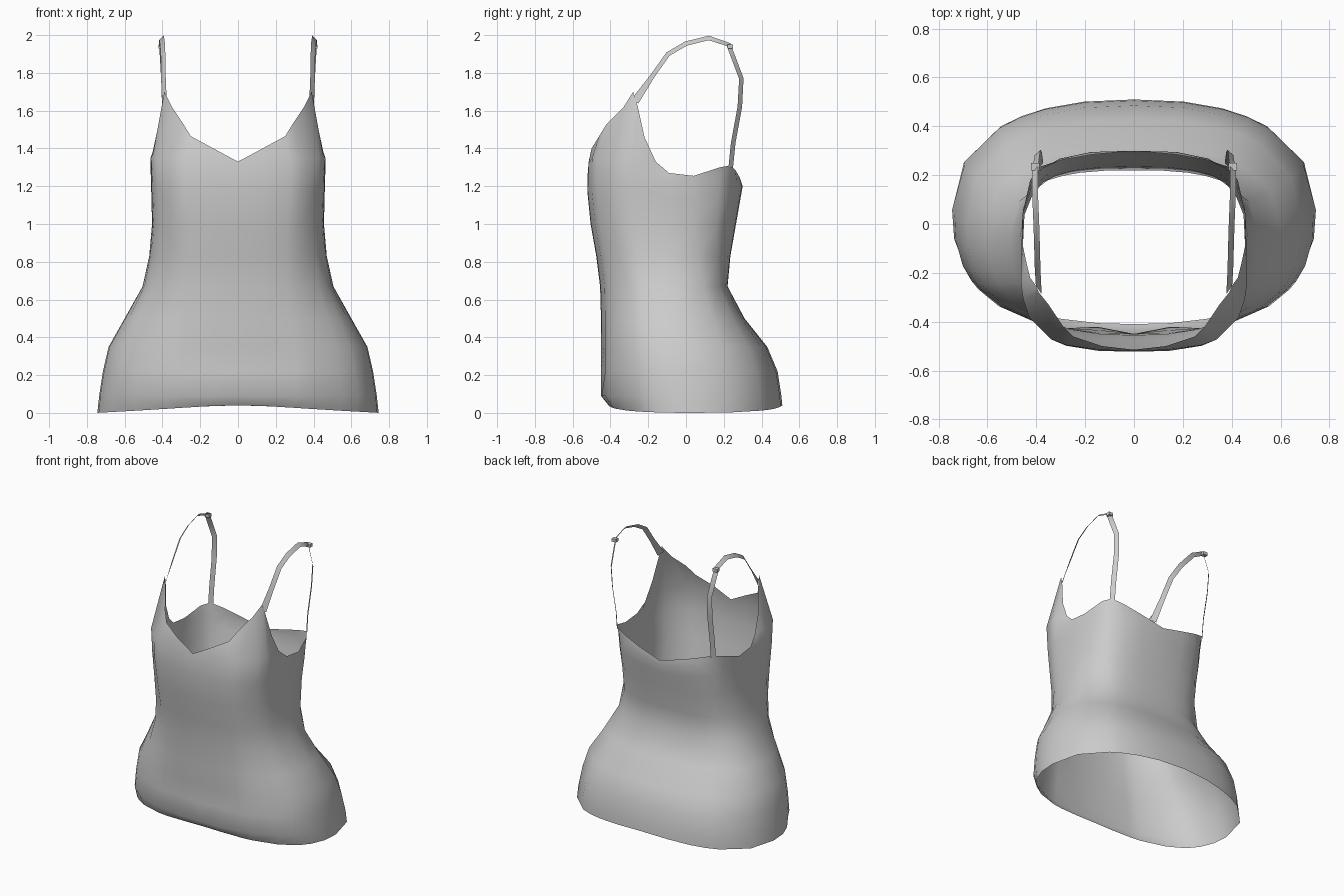
import bpy, bmesh, math
from mathutils import Vector

if "Cube" in bpy.data.objects:
    bpy.data.objects.remove(bpy.data.objects["Cube"])

cloth = bpy.data.materials.new("grey_cloth")
cloth.diffuse_color = (0.6, 0.6, 0.6, 1)
cloth.use_nodes = True
cloth.node_tree.nodes["Principled BSDF"].inputs["Base Color"].default_value = cloth.diffuse_color

# Garment outline: height, half width, front y, back y, squareness
RINGS = [(0.00, 0.745, -0.41, 0.51, 2.4), (0.09, 0.735, -0.45, 0.505, 2.5),
         (0.22, 0.715, -0.45, 0.485, 2.5), (0.35, 0.685, -0.45, 0.43, 2.5),
         (0.50, 0.60, -0.45, 0.31, 2.6), (0.67, 0.505, -0.455, 0.22, 2.8),
         (0.83, 0.47, -0.475, 0.235, 3.0), (1.00, 0.455, -0.505, 0.265, 3.2),
         (1.20, 0.46, -0.525, 0.30, 3.4), (1.35, 0.465, -0.515, 0.29, 3.6)]
# Top edge of the right half: neckline, cup point, armhole, back
EDGE = [(0, -0.515, 1.33), (0.13, -0.50, 1.40), (0.25, -0.46, 1.465),
        (0.29, -0.42, 1.53), (0.35, -0.33, 1.62), (0.39, -0.28, 1.70),
        (0.40, -0.255, 1.62), (0.425, -0.22, 1.46), (0.44, -0.16, 1.33),
        (0.455, -0.09, 1.27), (0.457, 0.04, 1.255), (0.425, 0.18, 1.30),
        (0.385, 0.235, 1.31), (0.30, 0.262, 1.285), (0.17, 0.285, 1.245),
        (0, 0.30, 1.20)]
# Centre line of the right strap
STRAP = [(0.39, -0.27, 1.65), (0.395, -0.18, 1.78), (0.397, -0.095, 1.90),
         (0.40, 0.0, 1.955), (0.405, 0.12, 1.985), (0.405, 0.225, 1.95),
         (0.395, 0.293, 1.77), (0.39, 0.285, 1.62), (0.385, 0.25, 1.43),
         (0.385, 0.237, 1.30)]


def finish(name, bm, mirror=True):
    me = bpy.data.meshes.new(name)
    bm.to_mesh(me)
    bm.free()
    ob = bpy.data.objects.new(name, me)
    bpy.context.collection.objects.link(ob)
    me.materials.append(cloth)
    if mirror:
        mod = ob.modifiers.new("mirror", 'MIRROR')
        mod.use_clip = True
    bpy.ops.object.select_all(action='DESELECT')
    ob.select_set(True)
    bpy.context.view_layer.objects.active = ob
    bpy.ops.object.shade_smooth_by_angle(angle=math.radians(60))
    return ob


def outline(z):
    for a, b in zip(RINGS, RINGS[1:]):
        if z <= b[0]:
            t = (z - a[0]) / (b[0] - a[0])
            return [p + (q - p) * t for p, q in zip(a, b)]
    return RINGS[-1]


def on_ring(angle, z):
    _, w, f, b, n = outline(z)
    cy = 0.04 - 0.14 * min(z, 1)
    c, s = math.cos(angle), math.sin(angle)
    d = b - cy if s > 0 else cy - f
    r = (abs(c / w) ** n + abs(s / d) ** n) ** (-1 / n)
    return Vector((r * c if abs(c) > 1e-6 else 0, cy + r * s, z))


# Body: one column of points below each top-edge point
bm = bmesh.new()
cols = []
for i, e in enumerate(EDGE):
    ang = math.atan2(e[1] + 0.10, e[0])
    col = [on_ring(ang, r[0]) for r in RINGS[:8]]
    col[0].z = 0.04 * math.sin(ang) ** 2
    if i == 1:                      # shallow drape folds above the front hem
        col[2].y += 0.025
        col[3].y += 0.012
    rise = e[2] - 1
    col.append(on_ring(ang, min(1.18, 1 + 0.5 * rise)))
    col.append(on_ring(ang, min(1.35, 1 + 0.8 * rise)))
    col.append(Vector(e))
    cols.append([bm.verts.new(p) for p in col])
for a, b in zip(cols, cols[1:]):
    for k in range(len(a) - 1):
        bm.faces.new((a[k], b[k], b[k + 1], a[k + 1]))
finish("body", bm)

# Straps: slim tilted ribbons arching over the shoulder
bm = bmesh.new()
pairs = []
pts = [Vector(p) for p in STRAP]
for i, p in enumerate(pts):
    t = (pts[min(i + 1, len(pts) - 1)] - pts[max(i - 1, 0)]).normalized()
    out = Vector((1, 0, 0)).cross(t).normalized()
    half = Vector((0.012, 0, 0)) - out * (0.022 if i == 0 else 0.012)
    pairs.append((bm.verts.new(p - half), bm.verts.new(p + half)))
for a, b in zip(pairs, pairs[1:]):
    bm.faces.new((a[0], b[0], b[1], a[1]))
finish("straps", bm)

# Small adjuster on each strap
bm = bmesh.new()
bmesh.ops.create_cube(bm, size=1)
for v in bm.verts:
    v.co = Vector((0.405 + v.co.x * 0.034, 0.235 + v.co.y * 0.03, 1.94 + v.co.z * 0.022))
finish("strap_adjusters", bm)
